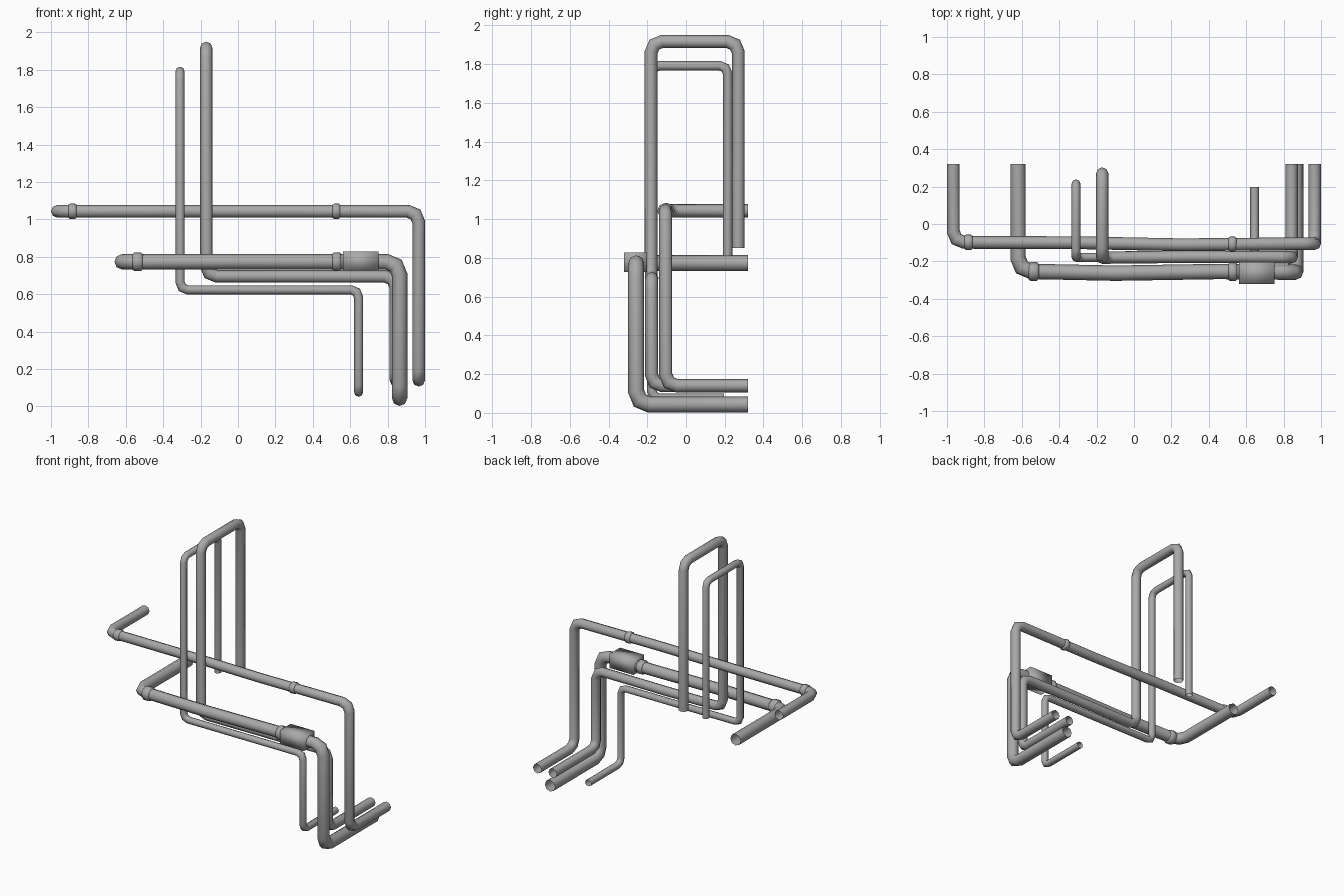
import bpy, bmesh, math
from mathutils import Vector

cube = bpy.data.objects.get("Cube")
if cube:
    bpy.data.objects.remove(cube, do_unlink=True)

SIDES = 8
GREY = (0.4, 0.4, 0.4, 1)
metal = bpy.data.materials.new("grey_metal")
metal.use_nodes = True
metal.diffuse_color = GREY
metal.node_tree.nodes["Principled BSDF"].inputs["Base Color"].default_value = GREY


def finish(name, bm, smooth=True):
    bmesh.ops.recalc_face_normals(bm, faces=bm.faces[:])
    for f in bm.faces:
        f.smooth = smooth
    mesh = bpy.data.meshes.new(name)
    bm.to_mesh(mesh)
    bm.free()
    mesh.materials.append(metal)
    obj = bpy.data.objects.new(name, mesh)
    bpy.context.collection.objects.link(obj)
    return obj


def bridge(bm, a, b):
    for i in range(SIDES):
        j = (i + 1) % SIDES
        bm.faces.new((a[i], a[j], b[j], b[i]))


def ring_around(centre, direction, radius):
    d = direction.normalized()
    up = Vector((0, 1, 0)) if abs(d.z) > 0.9 else Vector((0, 0, 1))
    u = d.cross(up).normalized()
    v = d.cross(u)
    angles = [2 * math.pi * i / SIDES for i in range(SIDES)]
    return [centre + radius * (u * math.cos(a) + v * math.sin(a)) for a in angles]


def round_corners(points, size, steps=2):
    # Replace sharp corners with short arcs, keep gentle bends as they are
    path = [points[0]]
    for a, p, b in zip(points, points[1:], points[2:]):
        d1, d2 = (a - p).normalized(), (b - p).normalized()
        if d1.dot(d2) < -0.9:
            path.append(p)
            continue
        for k in range(steps + 1):
            t = math.pi / 2 * k / steps
            path.append(p + size * (d1 * (1 - math.sin(t)) + d2 * (1 - math.cos(t))))
    return path + [points[-1]]


def pipe(name, radius, coords):
    # Open-ended tube with mitred joints
    path = round_corners([Vector(c) for c in coords], radius * 1.7)
    bm = bmesh.new()
    ring = ring_around(path[0], path[1] - path[0], radius)
    last = [bm.verts.new(c) for c in ring]
    for i in range(1, len(path)):
        d = (path[i] - path[i - 1]).normalized()
        n = d
        if i + 1 < len(path):
            n = d + (path[i + 1] - path[i]).normalized()
        ring = [c + d * ((path[i] - c).dot(n) / d.dot(n)) for c in ring]
        verts = [bm.verts.new(c) for c in ring]
        bridge(bm, last, verts)
        last = verts
    return finish(name, bm)


def collar(name, centre, radius, width):
    # Coupling ring with chamfered rims
    bm = bmesh.new()
    axis = Vector((1, 0, 0))
    last = None
    for s, r in ((-0.5, 0.82), (-0.3, 1), (0.3, 1), (0.5, 0.82)):
        ring = ring_around(Vector(centre) + axis * s * width, axis, radius * r)
        verts = [bm.verts.new(c) for c in ring]
        if last:
            bridge(bm, last, verts)
        else:
            bm.faces.new(verts)
        last = verts
    bm.faces.new(last)
    return finish(name, bm)


# Pipes
pipe("upper_pipe", 0.034, [
    (-0.966, 0.32, 1.043), (-0.966, -0.098, 1.043), (-0.3, -0.1, 1.043),
    (0.25, -0.111, 1.043), (0.966, -0.105, 1.043),
    (0.966, -0.105, 0.14), (0.966, 0.32, 0.14)])
pipe("lower_pipe", 0.041, [
    (-0.62, 0.32, 0.773), (-0.62, -0.252, 0.773), (-0.1, -0.263, 0.773),
    (0.45, -0.254, 0.773), (0.864, -0.258, 0.773),
    (0.864, -0.258, 0.043), (0.864, 0.32, 0.043)])
pipe("tall_riser_pipe", 0.033, [
    (-0.17, 0.27, 0.85), (-0.17, 0.27, 1.917), (-0.17, -0.18, 1.917),
    (-0.17, -0.18, 0.695), (0.3, -0.175, 0.695), (0.843, -0.178, 0.695),
    (0.843, -0.178, 0.14), (0.843, 0.32, 0.14)])
pipe("short_riser_pipe", 0.024, [
    (-0.31, 0.215, 0.81), (-0.31, 0.215, 1.792), (-0.31, -0.178, 1.792),
    (-0.31, -0.178, 0.623), (0.645, -0.178, 0.623),
    (0.645, -0.178, 0.075), (0.645, 0.197, 0.075)])

# Couplings
collar("upper_collar_right", (-0.885, -0.098, 1.043), 0.041, 0.045)
collar("upper_collar_left", (0.526, -0.108, 1.043), 0.041, 0.042)
collar("lower_collar_right", (-0.537, -0.254, 0.773), 0.05, 0.056)
collar("lower_collar_left", (0.528, -0.255, 0.773), 0.05, 0.048)

# Valve housing
bm = bmesh.new()
bmesh.ops.create_cube(bm, size=1)
bmesh.ops.scale(bm, vec=(0.19, 0.118, 0.102), verts=bm.verts[:])
bmesh.ops.translate(bm, vec=(0.657, -0.261, 0.777), verts=bm.verts[:])
finish("valve_housing", bm)
